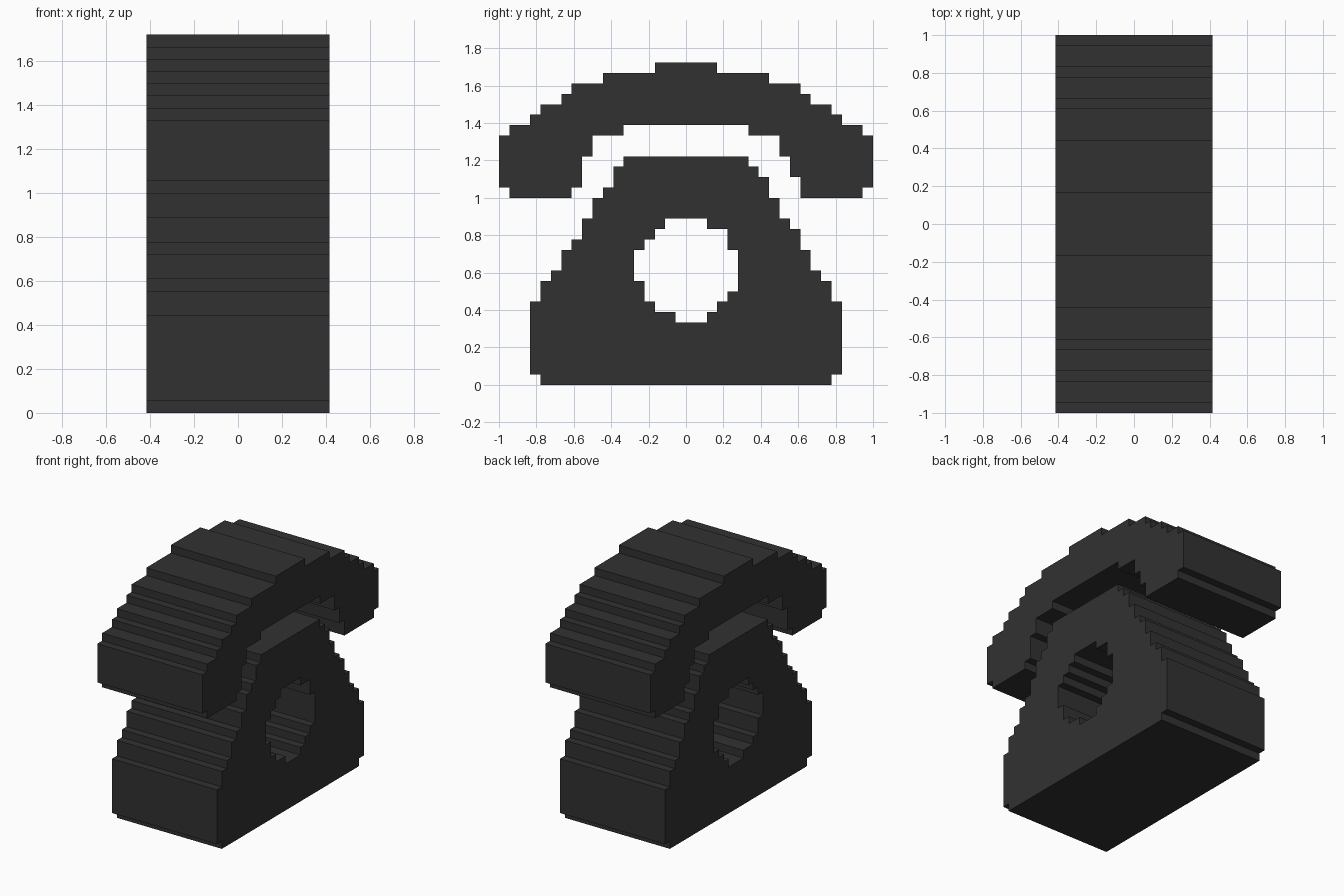
import bpy
from mathutils import Matrix

if "Cube" in bpy.data.objects:
    bpy.data.objects.remove(bpy.data.objects["Cube"])

U = 1 / 18          # one pixel of the stepped silhouette
HALF = 7.5 * U      # half the thickness along x

charcoal = bpy.data.materials.new("charcoal")
charcoal.diffuse_color = (0.031, 0.031, 0.031, 1)
charcoal.use_nodes = True
charcoal.node_tree.nodes["Principled BSDF"].inputs["Base Color"].default_value = charcoal.diffuse_color


def steps(z, runs):
    """Staircase going up: runs of (y, top z), starting at height z."""
    pts = []
    for y, top in runs:
        pts += [(y, z), (y, top)]
        z = top
    return pts


def ring(z, right, left):
    """Closed outline: up the right staircase, back down the left one."""
    return steps(z, right) + steps(z, [(-y, t) for y, t in left])[::-1]


def slab(name, outlines):
    """Fill the stepped outlines (inner ones become holes), thicken along x."""
    curve = bpy.data.curves.new(name + "_profile", 'CURVE')
    curve.dimensions = '2D'
    curve.fill_mode = 'BOTH'
    curve.extrude = HALF
    for pts in outlines:
        s = curve.splines.new('POLY')
        s.points.add(len(pts) - 1)
        for p, (y, z) in zip(s.points, pts):
            p.co = (y * U, z * U, 0, 1)
        s.use_cyclic_u = True
    tmp = bpy.data.objects.new(name + "_profile", curve)
    bpy.context.collection.objects.link(tmp)
    bpy.context.view_layer.update()
    deps = bpy.context.evaluated_depsgraph_get()
    mesh = bpy.data.meshes.new_from_object(tmp.evaluated_get(deps))
    bpy.data.objects.remove(tmp)
    # profile x, y, depth -> world y, z, x
    mesh.transform(Matrix(((0, 0, 1, 0), (1, 0, 0, 0), (0, 1, 0, 0), (0, 0, 0, 1))))
    for poly in mesh.polygons:
        poly.use_smooth = False
    mesh.materials.clear()
    mesh.materials.append(charcoal)
    obj = bpy.data.objects.new(name, mesh)
    bpy.context.collection.objects.link(obj)


# Telephone body with the dial opening
low = [(14, 1), (15, 8), (14, 10), (13, 11), (12, 13)]
body = ring(0,
            low + [(11, 15), (10, 16), (9, 18), (8, 20), (7, 21), (6, 22)],
            low + [(11, 14), (10, 16), (9, 18), (8, 19), (7, 21), (6, 22)])
dial = ring(6,
            [(2, 7), (3, 8), (4, 9), (5, 13), (4, 15), (2, 16)],
            [(1, 7), (3, 8), (4, 10), (5, 13), (4, 14), (3, 15), (2, 16)])
slab("telephone_body", [body, dial])

# Arched handset: outer arc over, inner arc back
outer = [(17, 19), (18, 24), (17, 25), (15, 26), (14, 27), (12, 28), (11, 29), (8, 30), (3, 31)]
arc = ring(18, outer, outer)
under = ring(18,
             [(11, 20), (10, 22), (9, 24), (6, 25)],
             [(11, 19), (10, 22), (9, 24), (6, 25)])
half = len(under) // 2
slab("handset", [arc + under[half:][::-1] + under[:half][::-1]])
